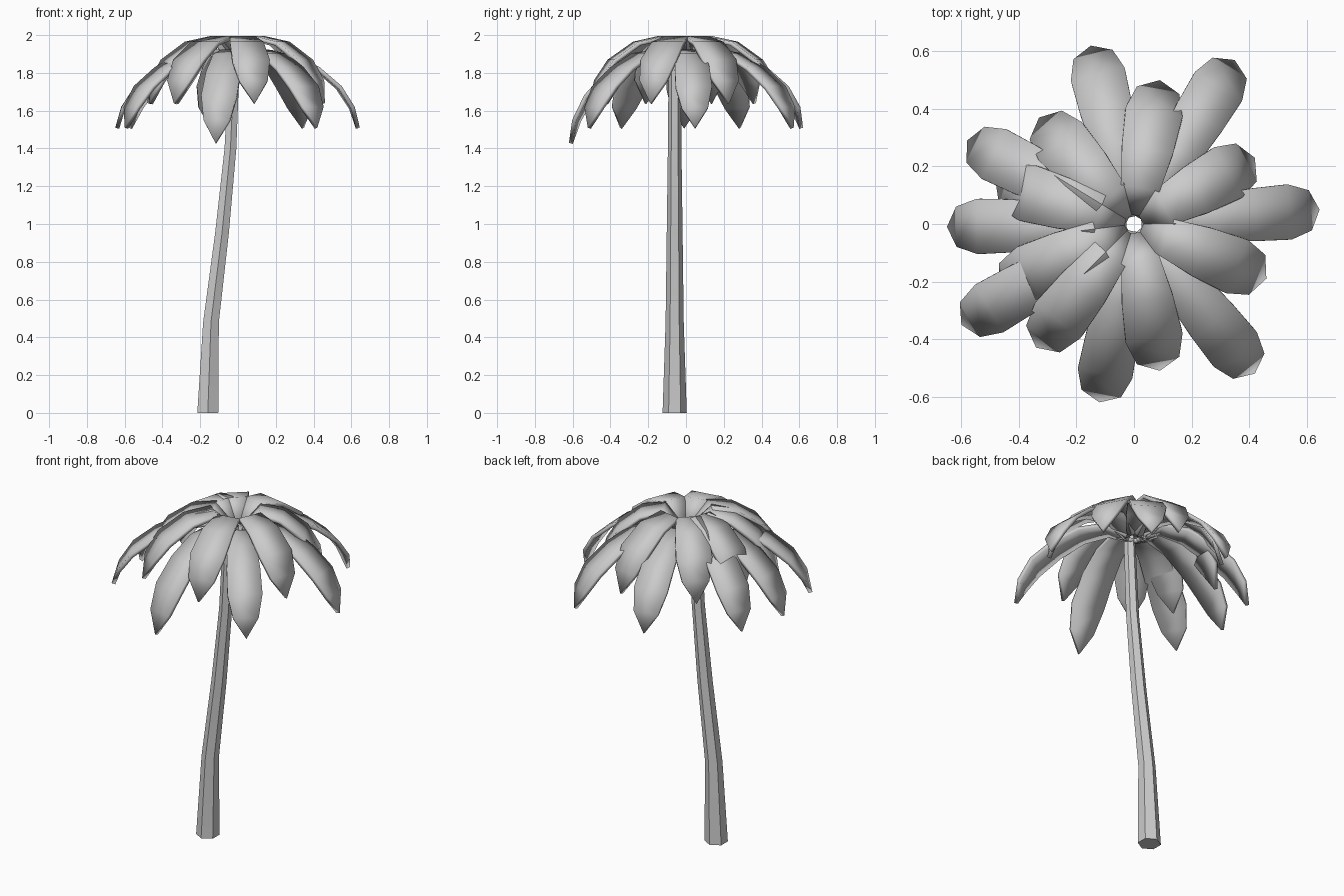
import bpy, bmesh, math
from mathutils import Vector

cube = bpy.data.objects.get("Cube")
if cube:
    bpy.data.objects.remove(cube, do_unlink=True)

grey = bpy.data.materials.new("plain_grey")
grey.use_nodes = True
grey.diffuse_color = (0.6, 0.6, 0.6, 1)
grey.node_tree.nodes["Principled BSDF"].inputs["Base Color"].default_value = (0.6, 0.6, 0.6, 1)


def finish(name, bm):
    """Turn a bmesh into a shaded object."""
    bmesh.ops.recalc_face_normals(bm, faces=bm.faces)
    mesh = bpy.data.meshes.new(name)
    bm.to_mesh(mesh)
    bm.free()
    mesh.materials.append(grey)
    obj = bpy.data.objects.new(name, mesh)
    bpy.context.collection.objects.link(obj)
    bpy.ops.object.select_all(action="DESELECT")
    obj.select_set(True)
    bpy.context.view_layer.objects.active = obj
    bpy.ops.object.shade_smooth_by_angle(angle=math.radians(30))
    return obj


def make_trunk(path, sides=6):
    """Loft a tapering hexagon along (x, z, radius) stations."""
    bm = bmesh.new()
    rings = []
    for x, z, radius in path:
        ring = []
        for i in range(sides):
            a = math.tau * i / sides + math.pi / 2
            ring.append(bm.verts.new((x + radius * math.cos(a), -0.06 + radius * math.sin(a), z)))
        rings.append(ring)
    for low, high in zip(rings, rings[1:]):
        for i in range(sides):
            j = (i + 1) % sides
            bm.faces.new((low[i], low[j], high[j], high[i]))
    bm.faces.new(rings[0])
    bm.faces.new(rings[-1])
    return finish("trunk", bm)


def make_frond(name, tip, profile, tip_drop=0.0):
    """Sweep a (reach, z, half width) profile outward to a pointed tip."""
    reach = Vector(tip)
    out = reach.normalized()
    side = Vector((-out.y, out.x, 0))
    bm = bmesh.new()
    previous = None
    for t, z, half in profile:
        p = reach * t
        centre = Vector((p.x, p.y, z - tip_drop * t ** 3))
        if half:
            row = [bm.verts.new(centre - side * half), bm.verts.new(centre + side * half)]
        else:
            row = [bm.verts.new(centre)]
        if previous:
            bm.faces.new(previous + row[::-1])
        previous = row
    frond = finish(name, bm)
    shell = frond.modifiers.new("thickness", "SOLIDIFY")
    shell.thickness = 0.022
    shell.offset = -1
    return frond


# Leaning trunk
make_trunk([(-0.16, 0, 0.064), (-0.143, 0.48, 0.048), (-0.085, 0.95, 0.042),
            (-0.04, 1.4, 0.036), (-0.018, 1.89, 0.032)])

# Long drooping lower fronds
lower_profile = [(0.04, 1.86, 0.045), (0.22, 1.925, 0.065), (0.45, 1.905, 0.08),
                 (0.66, 1.83, 0.092), (0.84, 1.73, 0.096), (0.95, 1.62, 0.07), (1, 1.51, 0)]
lower_tips = [(0.645, 0.05), (0.35, 0.57), (-0.15, 0.62), (-0.58, 0.29),
              (-0.65, -0.01), (-0.6, -0.35), (-0.12, -0.62), (0.42, -0.52)]
for i, tip in enumerate(lower_tips):
    make_frond(f"lower_frond_{i + 1}", tip, lower_profile, 0.08 if i == 6 else 0)

# Shorter arched upper fronds, dipping at the crown centre
upper_profile = [(0.06, 1.9, 0.045), (0.25, 1.995, 0.068), (0.52, 1.965, 0.09),
                 (0.78, 1.87, 0.1), (0.93, 1.76, 0.075), (1, 1.64, 0)]
upper_tips = [(0.42, 0.23), (0.09, 0.5), (-0.33, 0.37), (-0.48, 0.14),
              (-0.47, -0.22), (-0.34, -0.43), (0.09, -0.51), (0.46, -0.19)]
for i, tip in enumerate(upper_tips):
    make_frond(f"upper_frond_{i + 1}", tip, upper_profile)
